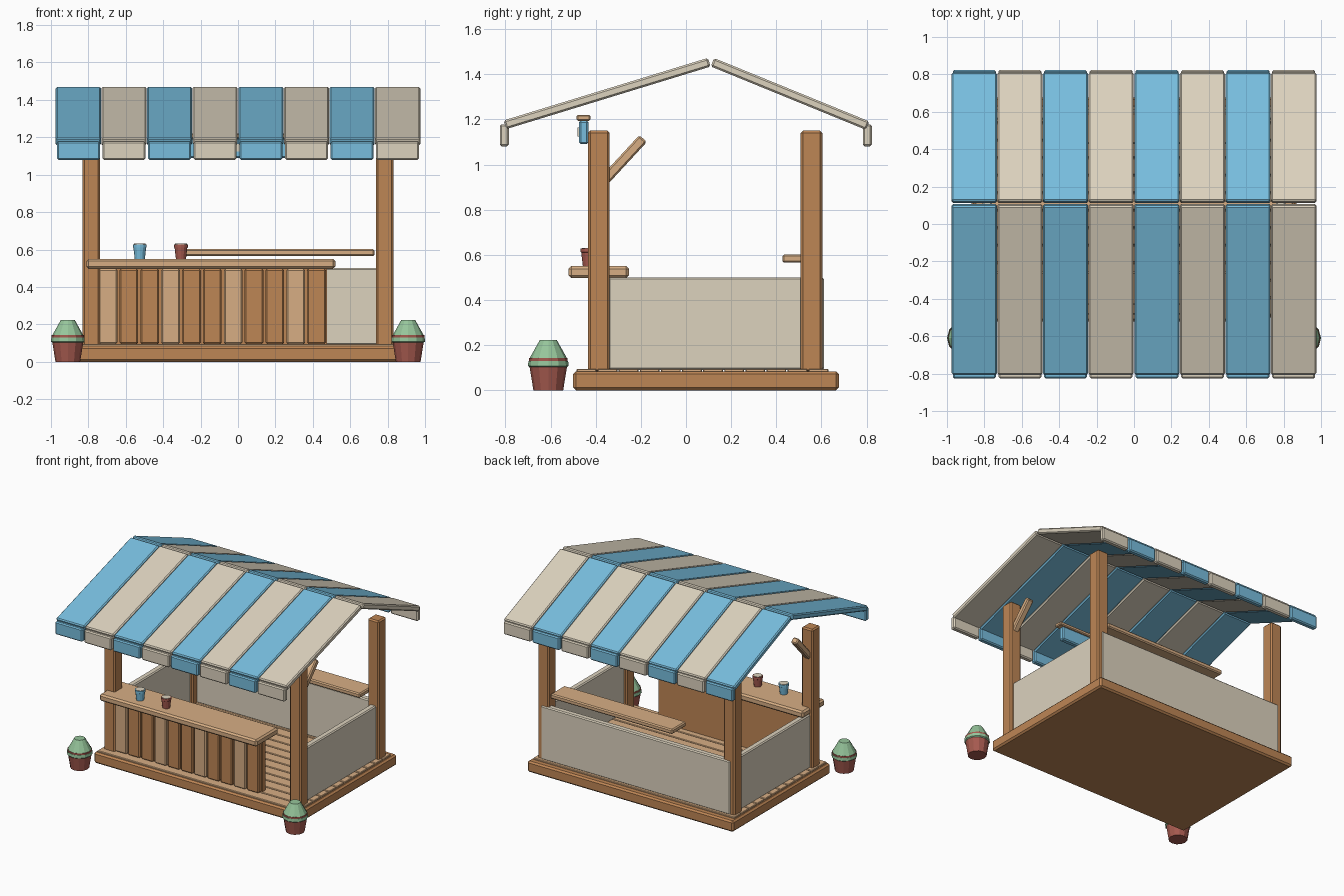
import bpy
import bmesh
import math
from mathutils import Matrix, Vector

if "Cube" in bpy.data.objects:
    bpy.data.objects.remove(bpy.data.objects["Cube"])


def material(name, *srgb):
    """Flat colour given as 0-255 values, stored as linear."""
    lin = [((c / 255 + 0.055) / 1.055) ** 2.4 for c in srgb]
    m = bpy.data.materials.new(name)
    m.use_nodes = True
    m.diffuse_color = (*lin, 1)
    m.node_tree.nodes["Principled BSDF"].inputs["Base Color"].default_value = (*lin, 1)
    return m


BLUE = material("sky_blue", 120, 190, 222)
CREAM = material("cream", 220, 210, 190)
WOOD = material("brown_wood", 190, 134, 85)
PALE = material("pale_wood", 215, 174, 132)
CLAY = material("terracotta", 166, 90, 79)
LEAF = material("leaf_green", 150, 197, 155)


def finish(name, bm, mat, bevel=0.0):
    bmesh.ops.recalc_face_normals(bm, faces=bm.faces)
    mesh = bpy.data.meshes.new(name)
    bm.to_mesh(mesh)
    bm.free()
    mesh.materials.append(mat)
    ob = bpy.data.objects.new(name, mesh)
    bpy.context.collection.objects.link(ob)
    if bevel:
        mod = ob.modifiers.new("soft_edges", "BEVEL")
        mod.width = bevel
        mod.segments = 1
    return ob


def box(name, x, y, z, mat, bevel=0.008):
    """Box from (min, max) pairs on each axis."""
    bm = bmesh.new()
    bmesh.ops.create_cube(bm, size=1)
    for v in bm.verts:
        v.co = [lo + (c + 0.5) * (hi - lo) for c, (lo, hi) in zip(v.co, (x, y, z))]
    return finish(name, bm, mat, bevel)


def beam(name, x, width, start, end, thick, mat, bevel=0.008):
    """Sloping slab whose centre line joins two (y, z) points."""
    a, b = Vector((x, *start)), Vector((x, *end))
    d = b - a
    bm = bmesh.new()
    bmesh.ops.create_cube(bm, size=1)
    bm.transform(Matrix.Translation((a + b) / 2)
                 @ Matrix.Rotation(math.atan2(d.z, d.y), 4, "X")
                 @ Matrix.Diagonal((width, d.length, thick, 1)))
    return finish(name, bm, mat, bevel)


def lathe(name, centre, profile, mat, sides=12):
    """Closed faceted solid from (radius, height) points."""
    bm = bmesh.new()
    rings = []
    for r, h in profile:
        rings.append([bm.verts.new((centre[0] + r * math.cos(t), centre[1] + r * math.sin(t),
                                    centre[2] + h))
                      for t in (math.tau * i / sides for i in range(sides))])
    for lo, hi in zip(rings, rings[1:]):
        for i in range(sides):
            j = (i + 1) % sides
            bm.faces.new((lo[i], lo[j], hi[j], hi[i]))
    bm.faces.new(rings[0])
    bm.faces.new(rings[-1])
    return finish(name, bm, mat)


# Platform and floor planks
box("base", (-0.87, 0.87), (-0.5, 0.677), (0, 0.084), WOOD, 0.012)
PLANKS, FLOOR_Y, PITCH = 12, -0.485, 0.0935
for i in range(PLANKS):
    y = FLOOR_Y + i * PITCH
    box(f"floor_plank_{i + 1}", (-0.85, 0.85), (y, y + PITCH - 0.006), (0.07, 0.095), PALE, 0.004)

# Corner posts, front braces, side walls and potted shrubs, mirrored left and right
for side, s in (("left", 1), ("right", -1)):
    px = s * 0.785
    for end, y in (("front", -0.386), ("back", 0.556)):
        box(f"{end}_{side}_post", (px - 0.047, px + 0.047), (y - 0.048, y + 0.048),
            (0.08, 1.15), WOOD, 0.01)
    beam(f"{side}_brace", px, 0.05, (-0.37, 0.92), (-0.19, 1.115), 0.045, PALE)
    box(f"{side}_wall", (px - 0.025, px + 0.025), (-0.345, 0.515), (0.09, 0.5), CREAM)
    pot = (s * 0.91, -0.61, 0)
    lathe(f"{side}_pot", pot, [(0.066, 0), (0.083, 0.105)], CLAY)
    lathe(f"{side}_shrub_skirt", pot, [(0.08, 0.1), (0.09, 0.108), (0.088, 0.13)], LEAF)
    lathe(f"{side}_pot_band", pot, [(0.086, 0.128), (0.086, 0.142)], CLAY)
    lathe(f"{side}_shrub", pot, [(0.084, 0.14), (0.038, 0.222)], LEAF)

# Back wall and shelf
box("back_wall", (-0.8, 0.8), (0.56, 0.611), (0.09, 0.5), CREAM)
box("back_shelf", (-0.3, 0.73), (0.427, 0.595), (0.565, 0.602), PALE)

# Counter with vertical front boards
box("counter_panel", (-0.74, 0.476), (-0.385, -0.35), (0.09, 0.5), WOOD, 0)
BOARDS, STEP = 11, 0.1115
for i in range(BOARDS):
    x = -0.745 + i * STEP
    box(f"counter_board_{i + 1}", (x, x + 0.1), (-0.425, -0.38), (0.095, 0.497),
        WOOD if i % 3 else PALE)
box("counter_top", (-0.81, 0.52), (-0.52, -0.253), (0.497, 0.55), PALE, 0.012)

# Cups on the counter
for name, x, mat in (("blue_cup", -0.525, BLUE), ("red_cup", -0.305, CLAY)):
    spot = (x, -0.43, 0.55)
    lathe(name, spot, [(0.027, 0), (0.034, 0.06), (0.037, 0.062), (0.037, 0.078)], mat)
    lathe(name + "_filling", spot, [(0.031, 0.07), (0.031, 0.081)], CREAM)

# Hanging sign under the front eave
box("sign_rail", (-0.31, 0.31), (-0.484, -0.424), (1.193, 1.22), PALE, 0.006)
box("sign_board", (-0.28, 0.28), (-0.474, -0.432), (1.09, 1.195), BLUE)
box("sign_plate", (-0.12, 0.12), (-0.481, -0.473), (1.125, 1.165), CREAM, 0)

# Striped awning with hanging flaps
STRIPES, SPAN = 8, 0.244
for i in range(STRIPES):
    x = (i - (STRIPES - 1) / 2) * SPAN
    mat = CREAM if i % 2 else BLUE
    for end, ridge, eave, flap in (("front", 0.103, (-0.802, 1.176), -0.805),
                                   ("back", 0.117, (0.805, 1.172), 0.803)):
        beam(f"{end}_roof_stripe_{i + 1}", x, SPAN - 0.003, (ridge, 1.453), eave, 0.04, mat)
        box(f"{end}_roof_flap_{i + 1}", (x - 0.115, x + 0.115), (flap - 0.02, flap + 0.02),
            (1.08, 1.178), mat)
